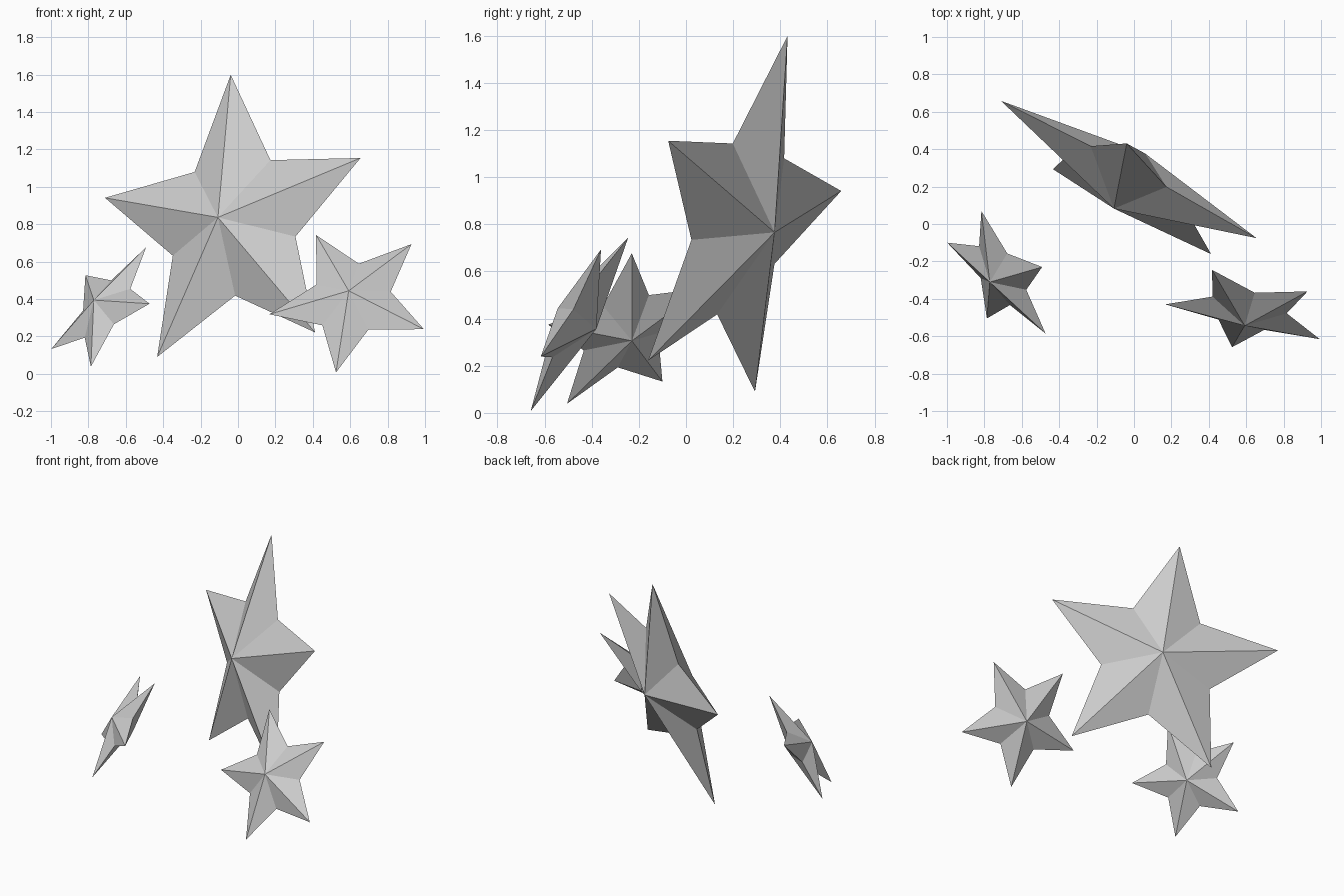
import bpy, bmesh
from math import sin, cos, pi
from mathutils import Vector, Matrix

if "Cube" in bpy.data.objects:
    bpy.data.objects.remove(bpy.data.objects["Cube"])

POINTS, INNER, DEPTH = 5, 0.48, 0.21


def star(name, centre, size, up, side):
    """Double-sided faceted star; up aims at one tip, side lies in its plane."""
    bm = bmesh.new()
    # outline alternating between tips and notches
    rim = []
    for i in range(POINTS * 2):
        r, a = (INNER if i % 2 else 1.0), i * pi / POINTS
        rim.append(bm.verts.new((r * sin(a), r * cos(a), 0)))
    # raised centres on both sides
    front = bm.verts.new((0, 0, DEPTH))
    back = bm.verts.new((0, 0, -DEPTH))
    for i, a in enumerate(rim):
        b = rim[(i + 1) % len(rim)]
        bm.faces.new((b, a, front))
        bm.faces.new((a, b, back))
    bmesh.ops.recalc_face_normals(bm, faces=bm.faces)
    mesh = bpy.data.meshes.new(name)
    bm.to_mesh(mesh)
    bm.free()
    obj = bpy.data.objects.new(name, mesh)
    bpy.context.collection.objects.link(obj)
    # orient the star from its two in-plane directions
    y = Vector(up).normalized()
    z = Vector(side).cross(y).normalized()
    x = y.cross(z)
    rot = Matrix((x, y, z)).transposed().to_4x4()
    obj.matrix_world = Matrix.Translation(centre) @ rot @ Matrix.Scale(size, 4)
    return obj


star("large_star", (-0.023, 0.229, 0.801), 0.823,
     (-0.016, 0.202, 0.799), (0.717, -0.385, 0.112))
star("right_small_star", (0.606, -0.462, 0.400), 0.447,
     (-0.189, 0.217, 0.343), (0.399, 0.037, 0.198))
star("left_small_star", (-0.713, -0.270, 0.350), 0.397,
     (0.222, 0.040, 0.327), (0.180, -0.344, -0.080))
